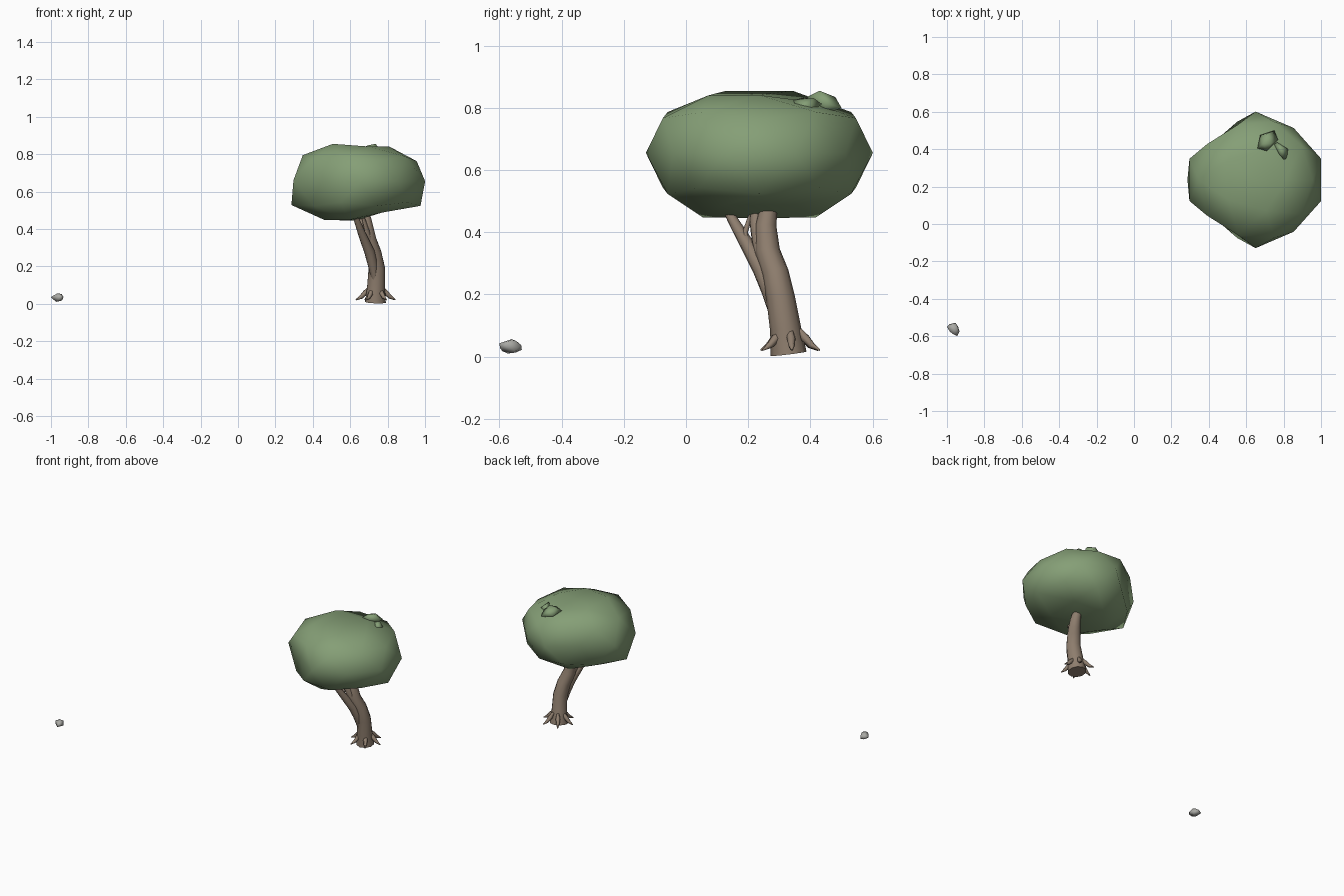
import bpy, bmesh, math
from mathutils import Vector


def material(name, rgb):
    m = bpy.data.materials.new(name)
    m.diffuse_color = (*rgb, 1)
    return m


LEAF = material("leaf green", (0.235, 0.345, 0.182))
BARK = material("bark brown", (0.275, 0.21, 0.157))
STONE = material("stone grey", (0.40, 0.40, 0.375))


def finish(bm, name, mat):
    bmesh.ops.recalc_face_normals(bm, faces=bm.faces)
    for f in bm.faces:
        f.smooth = True
    me = bpy.data.meshes.new(name)
    bm.to_mesh(me)
    bm.free()
    me.materials.append(mat)
    ob = bpy.data.objects.new(name, me)
    bpy.context.collection.objects.link(ob)
    return ob


def tube(name, path, sides=8, mat=BARK):
    """Tapered tube through (x, y, z, radius) points, capped at both ends."""
    bm = bmesh.new()
    pts = [Vector(p[:3]) for p in path]
    rings = []
    for i, p in enumerate(pts):
        t = (pts[min(i + 1, len(pts) - 1)] - pts[max(i - 1, 0)]).normalized()
        u = t.cross(Vector((0.31, 0.95, 0.05))).normalized()
        v = t.cross(u)
        rings.append([bm.verts.new(p + path[i][3] * (math.cos(a) * u + math.sin(a) * v))
                      for a in (2 * math.pi * k / sides for k in range(sides))])
    for a, b in zip(rings, rings[1:]):
        for k in range(sides):
            bm.faces.new((a[k], a[(k + 1) % sides], b[(k + 1) % sides], b[k]))
    bm.faces.new(rings[0])
    bm.faces.new(rings[-1])
    ob = finish(bm, name, mat)
    ob.data.polygons[-1].use_smooth = ob.data.polygons[-2].use_smooth = False
    return ob


def hull(name, points, mat):
    bm = bmesh.new()
    for p in points:
        bm.verts.new(p)
    res = bmesh.ops.convex_hull(bm, input=bm.verts)
    junk = [g for g in res["geom_interior"] if isinstance(g, bmesh.types.BMVert)]
    bmesh.ops.delete(bm, geom=junk, context="VERTS")
    return finish(bm, name, mat)


# Canopy: flattened faceted ball with a few pushed and pulled corners
bm = bmesh.new()
bmesh.ops.create_icosphere(bm, subdivisions=2, radius=1)
nudges = [  # direction on the ball, offset
    ((-0.894, 0, -0.447), (-0.045, 0, -0.015)),
    ((-0.85, 0, 0.526), (0, 0, 0.008)),
    ((0.85, 0, -0.526), (0.022, 0, 0)),
    ((0.894, 0, 0.447), (-0.014, 0, -0.004)),
    ((0.425, 0.309, -0.85), (-0.03, 0, 0.04)),
    ((0.425, -0.309, -0.85), (-0.03, 0, 0.04)),
    ((0.526, 0, 0.85), (-0.03, 0, -0.014)),
    ((-0.425, 0.309, 0.85), (0.009, -0.006, 0)),
    ((-0.425, -0.309, 0.85), (0.009, 0.006, 0)),
    ((0.162, 0.5, 0.85), (0, -0.018, -0.035)),
    ((0.162, -0.5, 0.85), (0, 0.018, -0.015)),
    ((-0.588, 0.809, 0), (0.035, -0.058, 0)),
    ((-0.588, -0.809, 0), (0.035, 0.058, 0)),
    ((0.588, 0.809, 0), (-0.006, -0.018, 0)),
    ((0.588, -0.809, 0), (-0.006, 0.018, 0)),
    ((-0.951, 0.309, 0), (-0.014, 0, 0.005)),
    ((-0.951, -0.309, 0), (-0.014, 0, 0.005)),
    ((0.951, 0.309, 0), (0.011, 0, 0)),
    ((0.951, -0.309, 0), (0.011, 0, 0)),
    ((0, 0, 1), (0.01, 0, -0.014)),
    ((0, 0, -1), (-0.02, 0, -0.003)),
]
for v in bm.verts:
    d = v.co.copy()
    z = max(-0.207, min(0.2, d.z * 0.25))
    v.co = Vector((0.65 + d.x * 0.357, 0.236 + d.y * 0.365, 0.655 + z))
    for direction, off in nudges:
        if (d - Vector(direction)).length < 0.1:
            v.co += Vector(off)
finish(bm, "canopy", LEAF)

# Small leaf tufts on top of the canopy
hull("leaf_tuft_large", [
    (0.66, 0.405, 0.825), (0.675, 0.475, 0.81), (0.71, 0.48, 0.835), (0.75, 0.50, 0.80),
    (0.77, 0.45, 0.815), (0.735, 0.43, 0.855), (0.71, 0.39, 0.835), (0.69, 0.43, 0.846),
    (0.72, 0.44, 0.775)], LEAF)
hull("leaf_tuft_small", [
    (0.75, 0.425, 0.81), (0.765, 0.437, 0.812), (0.79, 0.41, 0.832), (0.825, 0.40, 0.80),
    (0.832, 0.355, 0.80), (0.80, 0.345, 0.825), (0.775, 0.375, 0.832), (0.80, 0.39, 0.775)], LEAF)

# Trunk and branches
tube("trunk", [
    (0.735, 0.330, 0.009, 0.058), (0.738, 0.320, 0.09, 0.050), (0.742, 0.304, 0.19, 0.046),
    (0.726, 0.287, 0.27, 0.043), (0.702, 0.262, 0.34, 0.040), (0.688, 0.257, 0.42, 0.034),
    (0.678, 0.268, 0.49, 0.026)], 10)
tube("front_branch", [
    (0.732, 0.290, 0.11, 0.014), (0.720, 0.270, 0.21, 0.028), (0.702, 0.243, 0.28, 0.029),
    (0.668, 0.197, 0.36, 0.023), (0.638, 0.150, 0.44, 0.017), (0.628, 0.13, 0.475, 0.013)])
tube("middle_branch", [
    (0.705, 0.255, 0.30, 0.026), (0.685, 0.236, 0.37, 0.025), (0.667, 0.226, 0.43, 0.022),
    (0.655, 0.222, 0.48, 0.016)])
tube("twig", [
    (0.675, 0.195, 0.36, 0.010), (0.667, 0.190, 0.40, 0.009), (0.655, 0.210, 0.46, 0.007)], 6)

# Roots spreading around the trunk foot
for i in range(6):
    a = math.radians(60 * i + 3)
    profile = [(0.034, 0.086, 0.008), (0.054, 0.060, 0.0145),
               (0.078, 0.036, 0.011), (0.106, 0.021, 0.003)]
    tube(f"root_{i + 1}", [(0.736 + r * math.cos(a), 0.335 + r * math.sin(a), z, w)
                           for r, z, w in profile], 6)

# Pebble
hull("pebble", [
    (-1.0, -0.550, 0.036), (-0.987, -0.536, 0.028), (-0.955, -0.528, 0.022),
    (-0.953, -0.530, 0.037), (-0.940, -0.550, 0.018), (-0.933, -0.575, 0.036),
    (-0.945, -0.60, 0.043), (-0.945, -0.598, 0.027), (-0.985, -0.575, 0.045),
    (-0.965, -0.56, 0.056), (-0.943, -0.562, 0.052), (-0.970, -0.573, 0.010),
    (-0.978, -0.543, 0.048), (-0.960, -0.590, 0.017), (-0.990, -0.567, 0.025),
    (-0.950, -0.548, 0.051), (-0.965, -0.548, 0.013), (-0.965, -0.590, 0.046)], STONE)
